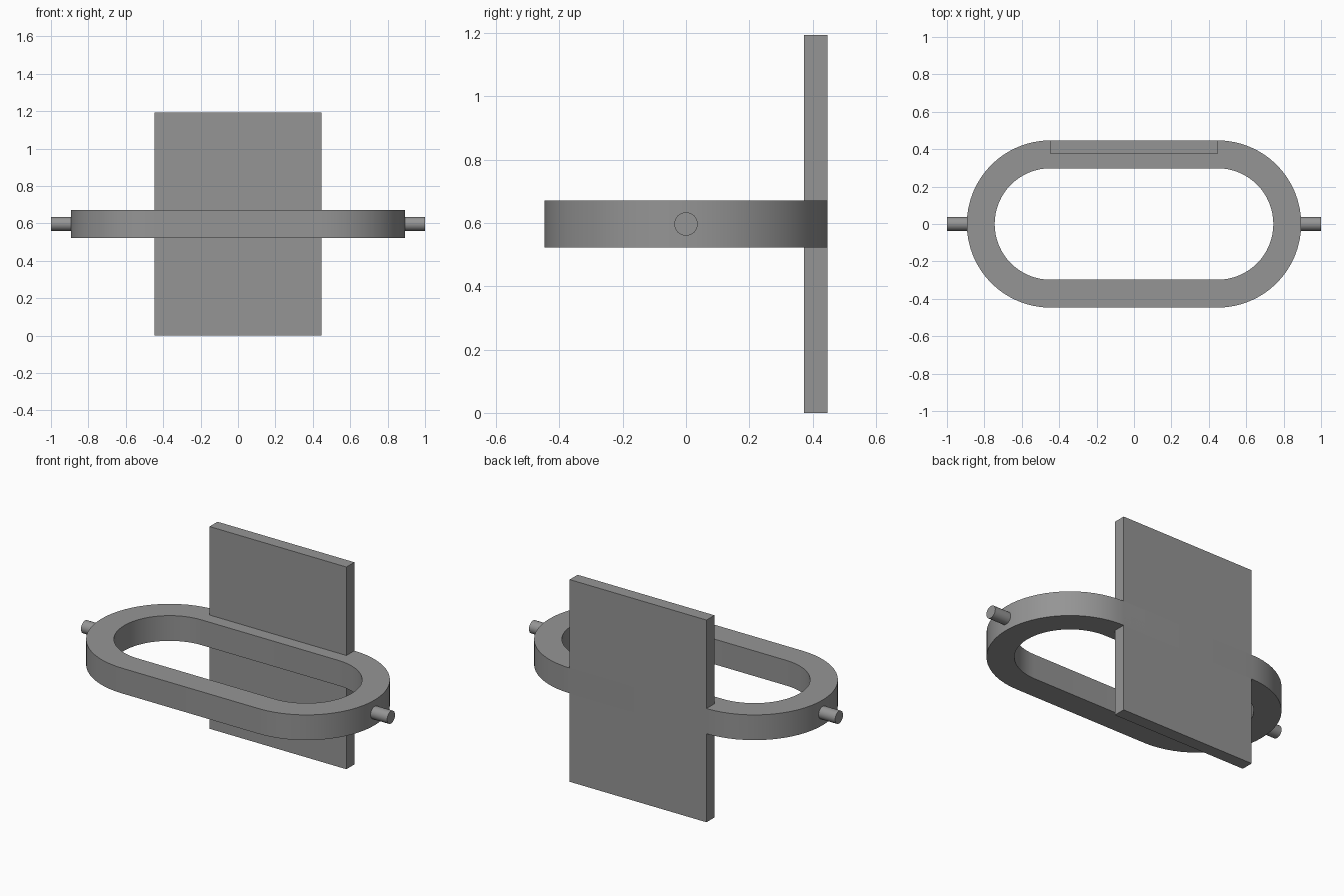
import bpy, bmesh, math
from mathutils import Matrix

if "Cube" in bpy.data.objects:
    bpy.data.objects.remove(bpy.data.objects["Cube"])

R_OUT, R_IN = 0.447, 0.298      # end radii of the ring
CX = 0.447                      # half length of the straight sides
MID, HALF_H = 0.597, 0.0745     # ring centre height and half thickness
ARC = 32                        # segments per rounded end

grey = bpy.data.materials.new("grey")
grey.diffuse_color = (0.30, 0.30, 0.30, 1)
grey.use_nodes = True
grey.node_tree.nodes["Principled BSDF"].inputs["Base Color"].default_value = grey.diffuse_color


def finish(name, bm, smooth=False):
    bmesh.ops.recalc_face_normals(bm, faces=bm.faces)
    mesh = bpy.data.meshes.new(name)
    bm.to_mesh(mesh)
    bm.free()
    mesh.materials.append(grey)
    ob = bpy.data.objects.new(name, mesh)
    bpy.context.collection.objects.link(ob)
    if smooth:
        bpy.ops.object.select_all(action='DESELECT')
        ob.select_set(True)
        bpy.context.view_layer.objects.active = ob
        bpy.ops.object.shade_smooth_by_angle(angle=math.radians(30))
    return ob


def stadium(r):
    pts = []
    for cx, start in ((CX, -math.pi / 2), (-CX, math.pi / 2)):
        for i in range(ARC + 1):
            a = start + math.pi * i / ARC
            pts.append((cx + r * math.cos(a), r * math.sin(a)))
    return pts


# Oblong ring with a rectangular section
bm = bmesh.new()
section = ((R_OUT, -HALF_H), (R_OUT, HALF_H), (R_IN, HALF_H), (R_IN, -HALF_H))
loops = [[bm.verts.new((x, y, MID + dz)) for x, y in stadium(r)] for r, dz in section]
for k in range(4):
    a, b = loops[k], loops[(k + 1) % 4]
    for i in range(len(a)):
        j = (i + 1) % len(a)
        bm.faces.new((a[i], a[j], b[j], b[i]))
finish("oblong_ring", bm, True)

# Upright plate set flush into the back of the ring
bm = bmesh.new()
bmesh.ops.create_cube(bm, size=1, matrix=Matrix.Translation((0, 0.41, MID))
                      @ Matrix.Diagonal((0.894, 0.074, 2 * MID, 1)))
finish("back_plate", bm)

# Pivot pins at both ends
for side, name in ((-1, "left_pin"), (1, "right_pin")):
    bm = bmesh.new()
    bmesh.ops.create_cone(bm, cap_ends=True, segments=32, radius1=0.037, radius2=0.037,
                          depth=0.12, matrix=Matrix.Translation((side * 0.94, 0, MID))
                          @ Matrix.Rotation(math.pi / 2, 4, 'Y'))
    finish(name, bm, True)
